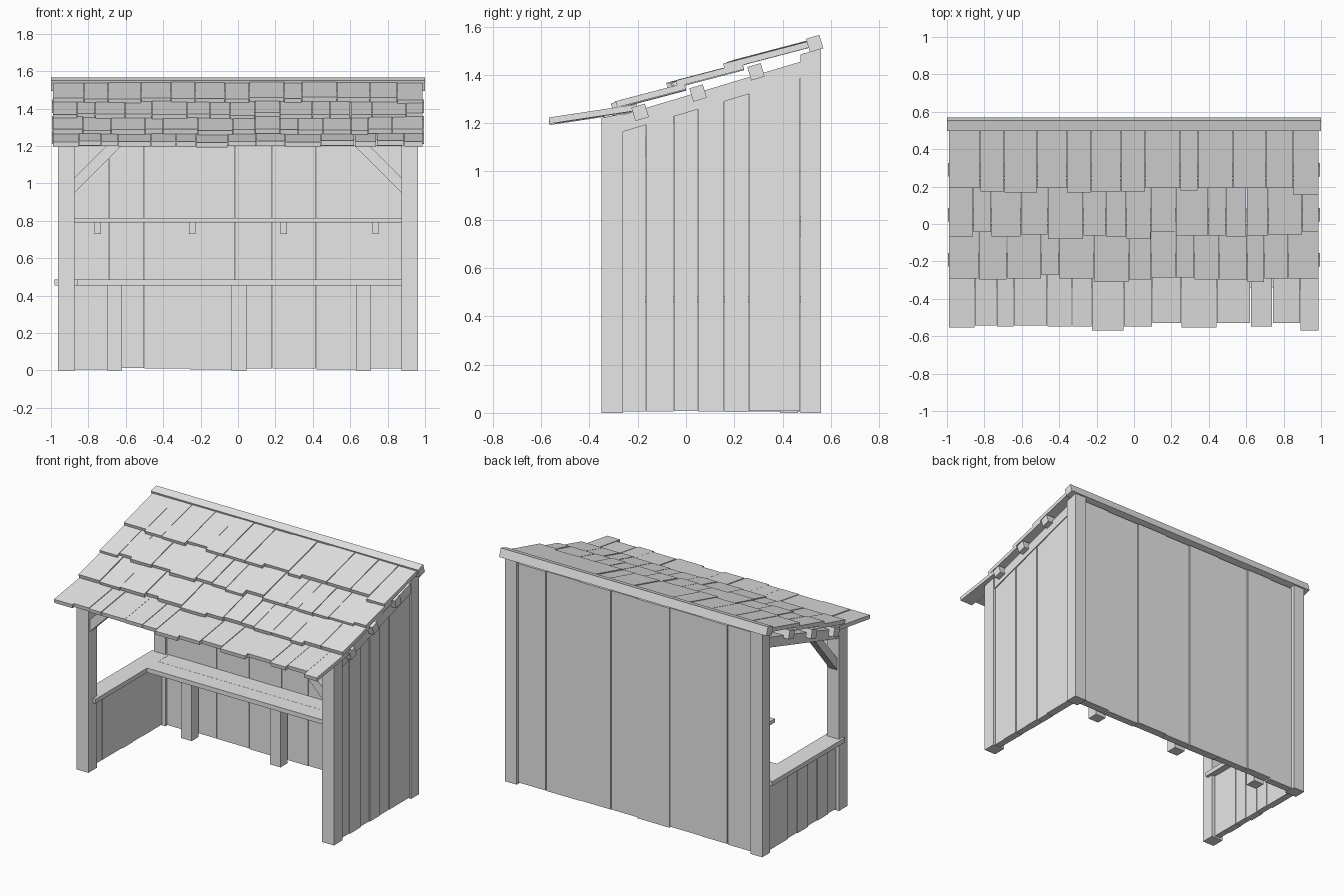
import bpy, bmesh, math, random
from mathutils import Vector

random.seed(4)
cube = bpy.data.objects.get("Cube")
if cube:
    bpy.data.objects.remove(cube, do_unlink=True)

wood = bpy.data.materials.new("plain_grey_wood")
wood.use_nodes = True
GREY = (0.8, 0.8, 0.8, 1)
wood.diffuse_color = GREY
wood.node_tree.nodes["Principled BSDF"].inputs["Base Color"].default_value = GREY

SLOPE = 0.3
ANGLE = math.atan(SLOPE)


def add_prism(bm, outline, a, b, axis="x"):
    """Extrude a 2D outline (other axis, z) from a to b along x or y."""
    def place(p, d):
        return (d, p[0], p[1]) if axis == "x" else (p[0], d, p[1])
    near = [bm.verts.new(place(p, a)) for p in outline]
    far = [bm.verts.new(place(p, b)) for p in outline]
    bm.faces.new(near)
    bm.faces.new(far[::-1])
    n = len(outline)
    for i in range(n):
        j = (i + 1) % n
        bm.faces.new((near[j], near[i], far[i], far[j]))


def add_box(bm, x0, x1, y0, y1, z0, z1):
    add_prism(bm, [(y0, z0), (y1, z0), (y1, z1), (y0, z1)], x0, x1)


def finish(name, bm):
    bmesh.ops.recalc_face_normals(bm, faces=bm.faces[:])
    mesh = bpy.data.meshes.new(name)
    bm.to_mesh(mesh)
    bm.free()
    mesh.materials.append(wood)
    obj = bpy.data.objects.new(name, mesh)
    bpy.context.scene.collection.objects.link(obj)


def box(name, *bounds):
    bm = bmesh.new()
    add_box(bm, *bounds)
    finish(name, bm)


def prism(name, outline, a, b, axis="x"):
    bm = bmesh.new()
    add_prism(bm, outline, a, b, axis)
    finish(name, bm)


def tilted_square(y, z, w):
    pts = []
    for k in range(4):
        t = ANGLE + math.pi / 4 + k * math.pi / 2
        r = w / math.sqrt(2)
        pts.append((y + r * math.cos(t), z + r * math.sin(t)))
    return pts


def under_rafter(y):
    return 1.243 + SLOPE * y


# Corner posts with tops cut to the roof slope
for side, s in (("left", 1), ("right", -1)):
    prism(side + "_front_post", [(-0.35, 0), (-0.26, 0), (-0.26, 1.24), (-0.35, 1.222)], s * 0.875, s * 0.963)
    prism(side + "_back_post", [(0.475, 0), (0.56, 0), (0.56, 1.51), (0.475, 1.485)], s * 0.875, s * 0.963)
    # Sloping rafter on each side
    prism(side + "_rafter", [(-0.26, 1.165), (0.475, 1.385), (0.475, 1.455), (-0.26, 1.235)], s * 0.885, s * 0.957)
    # Knee brace from post to front beam
    prism(side + "_front_brace", [(s * 0.88, 0.945), (s * 0.88, 1.025), (s * 0.68, 1.225), (s * 0.60, 1.225)],
          -0.335, -0.275, "y")

# Brace and beam over the open side
prism("open_side_brace", [(-0.26, 0.95), (-0.26, 1.03), (-0.10, 1.22), (-0.02, 1.24)], -0.95, -0.89)
box("front_beam", -0.88, 0.88, -0.34, -0.27, 1.2, 1.235)

# Tall plank wall on the closed side
edges = [-0.26, -0.165, -0.05, 0.05, 0.16, 0.26, 0.475]
bm = bmesh.new()
for i, (a, b) in enumerate(zip(edges, edges[1:])):
    foot = random.uniform(0.004, 0.012)
    add_prism(bm, [(a, foot), (b - 0.002, foot), (b - 0.002, under_rafter(b) + 0.03), (a, under_rafter(a) + 0.03)],
              0.9, 0.947 + 0.005 * (i % 2))
finish("closed_side_wall", bm)

# Low plank wall and sill on the open side
bm = bmesh.new()
for i, (a, b) in enumerate(zip(edges, edges[1:])):
    add_box(bm, -0.942 - 0.005 * (i % 2), -0.9, a, b - 0.002, random.uniform(0.004, 0.012), 0.46)
finish("low_side_wall", bm)
box("side_sill", -0.98, -0.855, -0.3, 0.48, 0.455, 0.485)

# Back plank wall
bm = bmesh.new()
x, i = -0.875, 0
while x < 0.875:
    end = x + random.uniform(0.17, 0.26)
    if end > 0.78:
        end = 0.875
    add_box(bm, x, end - 0.002, 0.488, 0.538 + 0.006 * (i % 2), random.uniform(0.004, 0.012), 1.49)
    x, i = end, i + 1
finish("back_wall", bm)

# Bench of two boards on square legs
box("bench_front_board", -0.9, 0.9, 0.25, 0.365, 0.455, 0.485)
box("bench_back_board", -0.9, 0.9, 0.368, 0.488, 0.455, 0.484)
for name, x in (("right", -0.66), ("middle", 0.005), ("left", 0.67)):
    box("bench_leg_" + name, x - 0.04, x + 0.04, 0.39, 0.465, 0, 0.456)

# Wall shelf with small brackets
box("wall_shelf", -0.875, 0.875, 0.3, 0.488, 0.79, 0.815)
bm = bmesh.new()
for x in (-0.75, -0.245, 0.245, 0.735):
    add_box(bm, x - 0.017, x + 0.017, 0.33, 0.488, 0.73, 0.791)
finish("shelf_brackets", bm)

# Purlins and ridge board
for name, y, z in (("lower", -0.19, 1.245), ("middle", 0.05, 1.325), ("upper", 0.29, 1.413)):
    prism(name + "_purlin", tilted_square(y, z, 0.058), -0.995, 0.995)
prism("ridge_board", tilted_square(0.533, 1.53, 0.058), -1, 1)

# Four overlapping rows of uneven shingles: start and end of each underside
rows = [
    ((-0.545, 1.198), (-0.2, 1.25)),
    ((-0.285, 1.262), (0.0, 1.337)),
    ((-0.055, 1.345), (0.24, 1.422)),
    ((0.18, 1.428), (0.53, 1.52)),
]
for r, (low, high) in enumerate(rows):
    low, high = Vector(low), Vector(high)
    along = (high - low).normalized()
    up = Vector((-along.y, along.x)) * 0.026
    bm = bmesh.new()
    x = -0.99
    while x < 0.99:
        end = x + random.uniform(0.09, 0.19)
        if end > 0.92:
            end = 0.99
        start = low + along * random.choice((-0.02, -0.005, 0, 0, 0.005, 0.02))
        lift = Vector((0, random.uniform(-0.003, 0.004)))
        outline = [start + lift, high + lift, high + up + lift, start + up + lift]
        add_prism(bm, outline, x, end - 0.003)
        x = end
    finish("shingle_row_%d" % (r + 1), bm)
